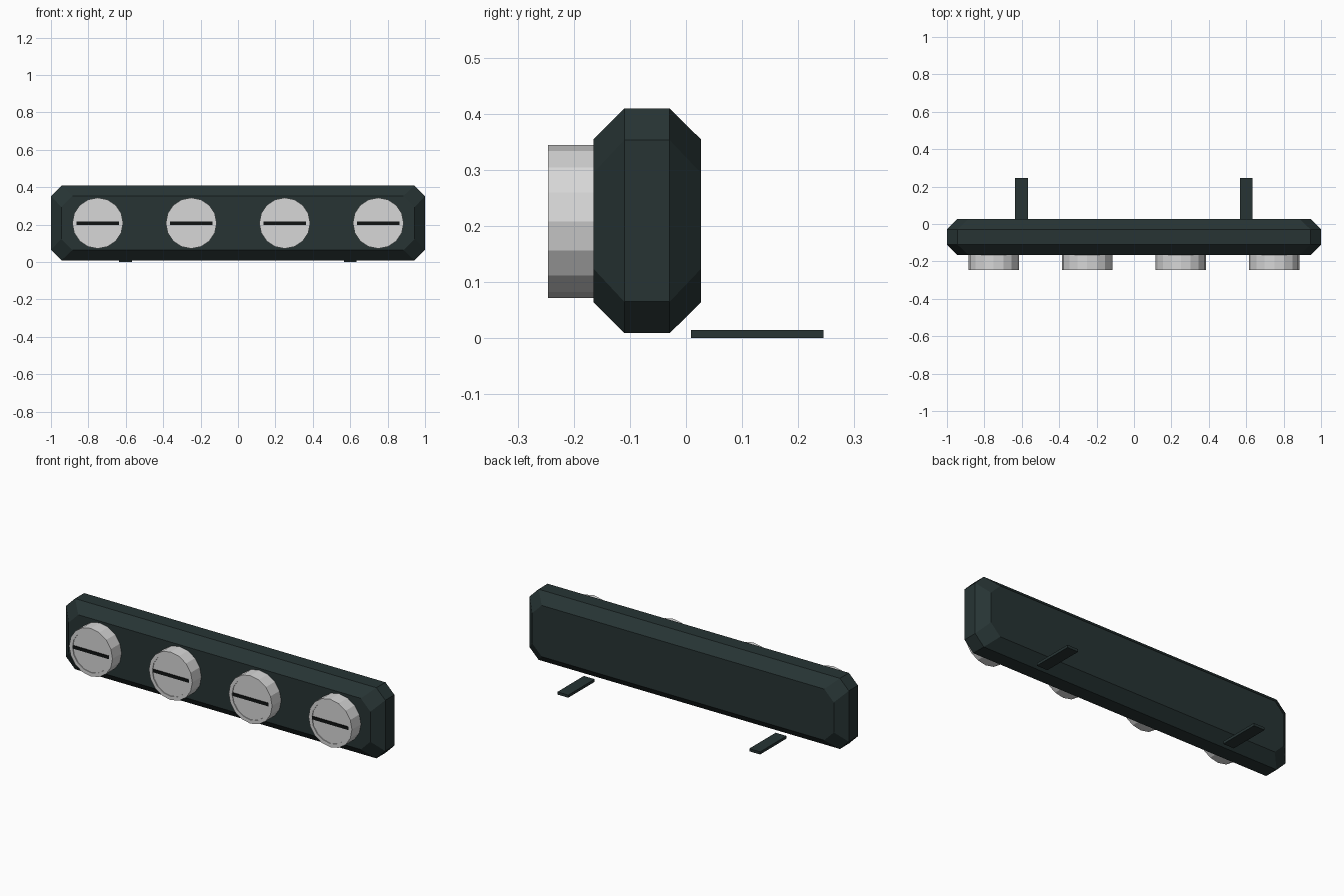
import bpy, bmesh, math
from mathutils import Matrix

if "Cube" in bpy.data.objects:
    bpy.data.objects.remove(bpy.data.objects["Cube"])


def material(name, rgb):
    m = bpy.data.materials.new(name)
    m.diffuse_color = (*rgb, 1)
    m.use_nodes = True
    m.node_tree.nodes["Principled BSDF"].inputs["Base Color"].default_value = m.diffuse_color
    return m


DARK = material("dark green grey", (0.020, 0.034, 0.034))
SILVER = material("silver", (0.68, 0.68, 0.68))
BLACK = material("black", (0.005, 0.006, 0.006))


def finish(bm, name, mat):
    bmesh.ops.recalc_face_normals(bm, faces=bm.faces)
    me = bpy.data.meshes.new(name)
    bm.to_mesh(me)
    bm.free()
    me.materials.append(mat)
    ob = bpy.data.objects.new(name, me)
    bpy.context.collection.objects.link(ob)
    return ob


def loft(name, rings, mat):
    """Join closed rings of points and cap both ends."""
    bm = bmesh.new()
    vs = [[bm.verts.new(p) for p in r] for r in rings]
    for a, b in zip(vs, vs[1:]):
        for i in range(len(a)):
            j = (i + 1) % len(a)
            bm.faces.new((a[i], a[j], b[j], b[i]))
    bm.faces.new(vs[0])
    bm.faces.new(vs[-1])
    return finish(bm, name, mat)


def box(name, centre, size, mat):
    bm = bmesh.new()
    bmesh.ops.create_cube(bm, size=1, matrix=Matrix.Translation(centre) @ Matrix.Diagonal((*size, 1)))
    return finish(bm, name, mat)


def octagon(hx, hz, cut, y, zc=0.209):
    quarter = [(hx, hz - cut), (hx - cut, hz)]
    pts = quarter + [(-x, z) for x, z in reversed(quarter)]
    pts += [(-x, -z) for x, z in pts]
    return [(x, y, zc + z) for x, z in pts]


def circle(x, z, r, y, n=16):
    return [(x + r * math.cos(2 * math.pi * i / n), y, z + r * math.sin(2 * math.pi * i / n)) for i in range(n)]


# body: octagonal bar, chamfered toward front and back
loft("lamp_bar_body", [octagon(0.945, 0.145, 0.06, -0.165), octagon(1, 0.2, 0.056, -0.11),
                       octagon(1, 0.2, 0.056, -0.029), octagon(0.945, 0.145, 0.06, 0.027)], DARK)

# four round lamps with a shallow recessed face and a dark slot
for i, x in enumerate((-0.75, -0.25, 0.25, 0.75)):
    z = 0.208
    loft(f"lamp_{i + 1}", [circle(x, z, 0.136, -0.16), circle(x, z, 0.136, -0.246),
                           circle(x, z, 0.115, -0.246), circle(x, z, 0.115, -0.242)], SILVER)
    box(f"lamp_slot_{i + 1}", (x, -0.243, z), (0.228, 0.005, 0.018), BLACK)

# mounting tabs behind
for side, x in (("left", -0.602), ("right", 0.6)):
    box(f"mounting_tab_{side}", (x, 0.127, 0.0075), (0.068, 0.236, 0.015), DARK)
